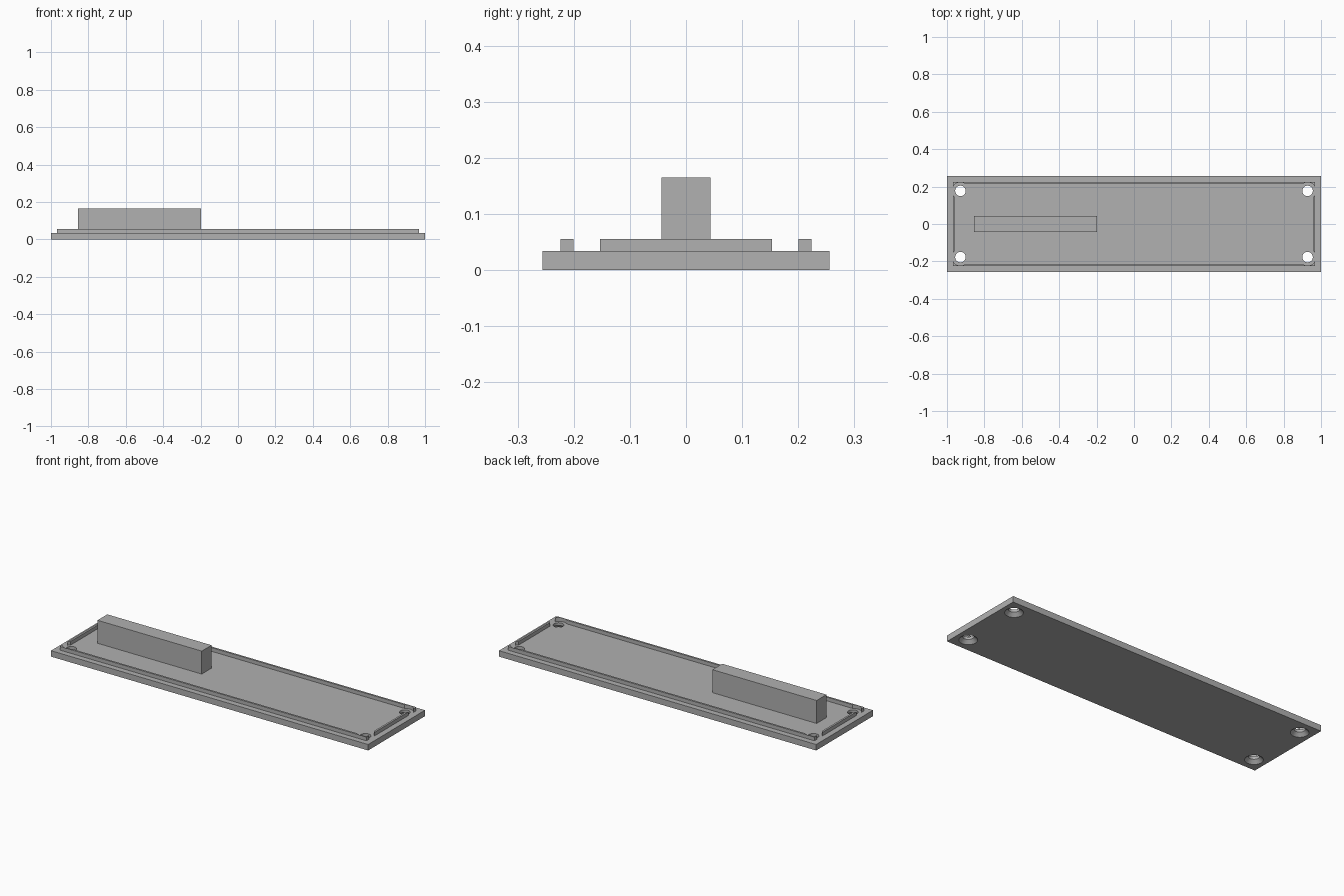
import bpy, bmesh
from math import radians
from mathutils import Matrix, Vector

old = bpy.data.objects.get("Cube")
if old:
    bpy.data.objects.remove(old, do_unlink=True)

HALF_X, HALF_Y = 1.0, 0.256
PLATE_TOP, RIM_TOP, BLOCK_TOP = 0.034, 0.055, 0.165
HOLES = [(sx * 0.928, sy * 0.177) for sx in (-1, 1) for sy in (-1, 1)]

grey = bpy.data.materials.new("mid grey")
grey.use_nodes = True
colour = (0.44, 0.44, 0.44, 1)
grey.diffuse_color = colour
grey.node_tree.nodes["Principled BSDF"].inputs["Base Color"].default_value = colour


def add_object(name, bm):
    bmesh.ops.recalc_face_normals(bm, faces=bm.faces)
    mesh = bpy.data.meshes.new(name)
    bm.to_mesh(mesh)
    bm.free()
    mesh.materials.append(grey)
    obj = bpy.data.objects.new(name, mesh)
    bpy.context.collection.objects.link(obj)
    return obj


def box(name, x0, x1, y0, y1, z0, z1):
    bm = bmesh.new()
    centre = Vector((x0 + x1, y0 + y1, z0 + z1)) / 2
    size = (x1 - x0, y1 - y0, z1 - z0, 1)
    bmesh.ops.create_cube(bm, size=1, matrix=Matrix.Translation(centre) @ Matrix.Diagonal(size))
    return add_object(name, bm)


def hole_cutter(name, profile):
    """Turned cutter at every screw position, from (radius, height) pairs."""
    bm = bmesh.new()
    for x, y in HOLES:
        rings = []
        for radius, z in profile:
            ring = bmesh.ops.create_circle(bm, segments=48, radius=radius,
                                           matrix=Matrix.Translation((x, y, z)))
            rings.append(ring["verts"])
        for low, high in zip(rings, rings[1:]):
            for i in range(len(low)):
                bm.faces.new((low[i - 1], low[i], high[i], high[i - 1]))
        bm.faces.new(rings[0])
        bm.faces.new(rings[-1])
    return add_object(name, bm)


def cut(obj, cutter):
    mod = obj.modifiers.new("cut", "BOOLEAN")
    mod.operation, mod.solver, mod.object = "DIFFERENCE", "EXACT", cutter
    bpy.context.view_layer.objects.active = obj
    bpy.ops.object.modifier_apply(modifier=mod.name)
    bpy.data.objects.remove(cutter, do_unlink=True)


def smooth(obj):
    bpy.ops.object.select_all(action="DESELECT")
    obj.select_set(True)
    bpy.context.view_layer.objects.active = obj
    bpy.ops.object.shade_smooth_by_angle(angle=radians(30))


# Base plate with four countersunk screw holes, wide end underneath
plate = box("base_plate", -HALF_X, HALF_X, -HALF_Y, HALF_Y, 0, PLATE_TOP)
cut(plate, hole_cutter("screw_holes", [(0.057, -0.01), (0.028, 0.019), (0.028, 0.1)]))
smooth(plate)

# Thin locating rim, relieved around the screw holes
rim_x, rim_y, wall = 0.967, 0.224, 0.011
rim = box("locating_rim", -rim_x, rim_x, -rim_y, rim_y, PLATE_TOP, RIM_TOP)
cut(rim, box("rim_inside", wall - rim_x, rim_x - wall, wall - rim_y, rim_y - wall, 0, 0.1))
cut(rim, hole_cutter("rim_relief", [(0.0455, 0), (0.0455, 0.1)]))
smooth(rim)

# Upright block on the right-hand half
box("upright_block", -0.855, -0.198, -0.044, 0.044, PLATE_TOP, BLOCK_TOP)
